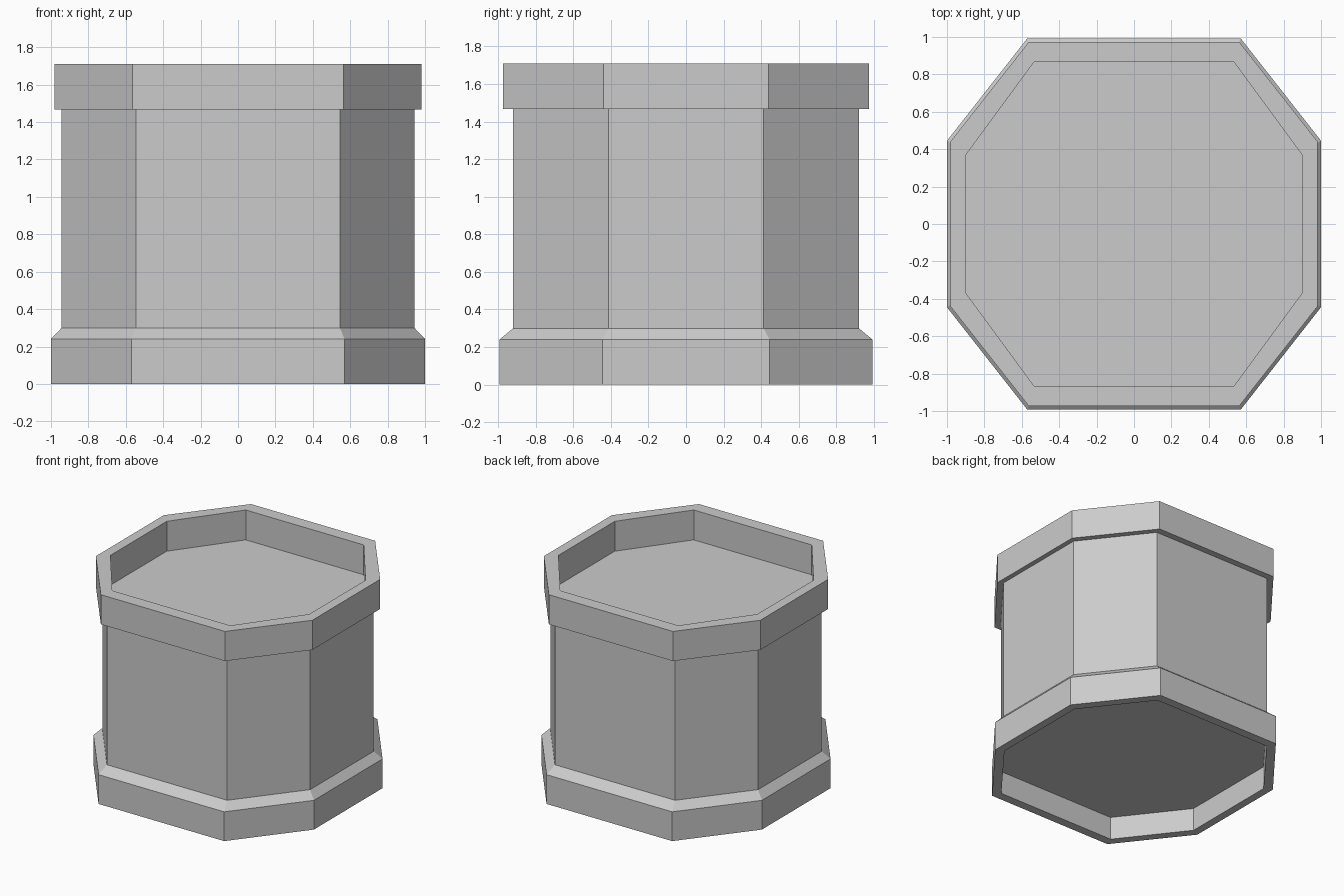
import bpy, bmesh

if "Cube" in bpy.data.objects:
    bpy.data.objects.remove(bpy.data.objects["Cube"])

# Octagon sections: half-width x, half-depth y, corner x on front, corner y on side
BASE = (1.0, 0.993, 0.57, 0.445)
BODY = (0.943, 0.92, 0.545, 0.412)
RIM = (0.982, 0.973, 0.563, 0.44)
WELL = (0.902, 0.865, 0.535, 0.365)
FOOT = (0.935, 0.92, 0.54, 0.412)


def octagon(bm, section, z):
    hx, hy, cx, cy = section
    pts = [(cx, -hy), (hx, -cy), (hx, cy), (cx, hy),
           (-cx, hy), (-hx, cy), (-hx, -cy), (-cx, -hy)]
    return [bm.verts.new((x, y, z)) for x, y in pts]


def loft(name, stages):
    """Skin a stack of octagons and cap both ends."""
    bm = bmesh.new()
    rings = [octagon(bm, s, z) for s, z in stages]
    for a, b in zip(rings, rings[1:]):
        for i in range(8):
            j = (i + 1) % 8
            bm.faces.new((a[i], a[j], b[j], b[i]))
    bm.faces.new(rings[0][::-1])
    bm.faces.new(rings[-1])
    bmesh.ops.recalc_face_normals(bm, faces=bm.faces[:])
    mesh = bpy.data.meshes.new(name)
    bm.to_mesh(mesh)
    bm.free()
    obj = bpy.data.objects.new(name, mesh)
    bpy.context.collection.objects.link(obj)
    return obj


# Hollow foot, bevelled plinth, shaft, overhanging rim and recessed top in one skin
loft("octagonal_pedestal", [
    (FOOT, 0.19), (FOOT, 0.0),
    (BASE, 0.0), (BASE, 0.24),
    (BODY, 0.30), (BODY, 1.467),
    (RIM, 1.467), (RIM, 1.71),
    (WELL, 1.71), (WELL, 1.465),
])
